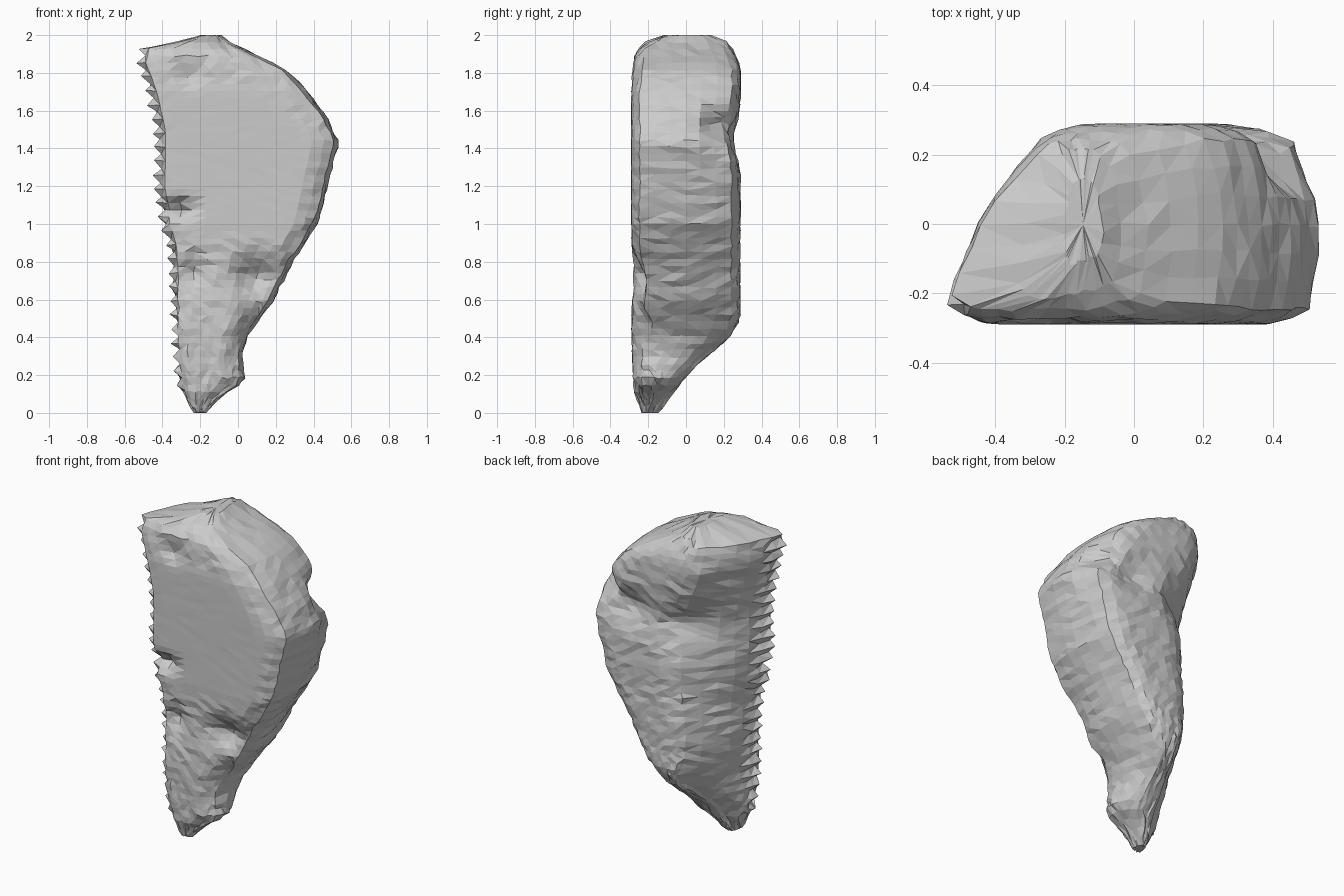
import bpy, bmesh, math, random
from mathutils import Vector

if "Cube" in bpy.data.objects:
    bpy.data.objects.remove(bpy.data.objects["Cube"])

random.seed(4)

# Profiles along height: (z, value)
LEFT_FRONT = [(0, -.23), (.05, -.26), (.12, -.3), (.3, -.33), (.6, -.34), (.9, -.36), (1.02, -.41),
              (1.2, -.43), (1.5, -.43), (1.7, -.47), (1.84, -.52), (1.93, -.5), (1.96, -.34), (2, -.2)]
LEFT_BACK = [(0, -.22), (.2, -.2), (.4, -.13), (.7, -.17), (1, -.14), (1.4, -.13), (1.6, -.2),
             (1.8, -.27), (1.92, -.28), (2, -.18)]
RIGHT = [(0, -.17), (.08, -.1), (.17, .04), (.3, .02), (.4, .05), (.6, .19), (.8, .29), (1, .42),
         (1.1, .45), (1.3, .5), (1.43, .535), (1.55, .48), (1.7, .37), (1.8, .28), (1.85, .19),
         (1.92, .05), (1.96, -.03), (2, -.09)]
FRONT_Y = [(0, -.24), (.12, -.275), (.45, -.288), (.75, -.278), (1, -.29), (1.7, -.29),
           (1.9, -.27), (1.96, -.22), (2, -.13)]
BACK_Y = [(0, -.15), (.1, -.07), (.2, 0), (.3, .11), (.4, .23), (.5, .285), (1.2, .288), (1.4, .28),
          (1.6, .288), (1.82, .288), (1.9, .26), (1.96, .22), (2, .13)]

# Hollows: centre, radii, push
DENTS = [((.1, -.29, .72), (.1, .18, .09), (-.01, .1, 0)),
         ((.08, -.29, .45), (.08, .2, .13), (0, .07, 0)),
         ((-.24, -.29, .74), (.06, .15, .08), (0, .05, 0)),
         ((-.33, -.28, 1.08), (.08, .12, .045), (.02, .08, 0)),
         ((-.25, -.28, 1.79), (.05, .1, .05), (0, .04, 0)),
         ((.44, .22, 1.51), (.12, .1, .1), (-.12, -.05, .02)),
         ((.22, .29, 1.46), (.15, .2, .1), (0, -.07, 0)),
         ((-.12, .2, 1.42), (.14, .16, .14), (.04, -.05, 0))]


def at(table, z):
    for (z0, a), (z1, b) in zip(table, table[1:]):
        if z <= z1:
            return a + (b - a) * (z - z0) / (z1 - z0)
    return table[-1][1]


def ring(z, row):
    """Horizontal cross-section, running front, right, back, left."""
    lf, lb, r = at(LEFT_FRONT, z), at(LEFT_BACK, z), at(RIGHT, z)
    yf, yb = at(FRONT_Y, z), at(BACK_Y, z)
    lb = min(lb, r - .02)
    w = r - lf
    lip = min(.045, (yb - yf) * .2)
    ease = min(.05, w * .15)
    pts = []
    y0, y1 = yf + lip, yb - lip
    # jagged left front edge
    saw = (.02 if row % 2 else -.02) if .08 < z < 1.93 else 0
    fs = [0, .05, .12, .2, .3, .4, .5, .6, .7, .8, .88, .95]
    # wider bevel along the upper right shoulder
    shoulder = 1 + .9 * max(0, min(1, (z - 1.35) / .3))
    for t in fs:
        x = lf + (r - ease * .6 - lf) * t
        edge = max(0, 1 - (1 - t) * w / (.12 * shoulder)) ** 2
        edge = max(edge, max(0, 1 - t * w / .06) ** 2)
        pts.append((x + (saw if t == 0 else 0), yf + lip * edge))
    for i in range(7):
        s = i / 6
        pts.append((r - ease * (2 * s - .85) ** 2 * .7, y0 + (y1 - y0) * s))
    for i in range(1, 9):
        t = i / 9
        x = r - ease + (lb - r + ease) * t
        pts.append((x, yb - lip * abs(2 * t - 1) ** 4))
    for i in range(6):
        s = 1 - i / 6
        bulge = -.055 * math.sin(math.pi * s) * min(1, w / .5)
        step = saw * .5 if i == 5 else 0
        pts.append((lf + (lb - lf) * s + bulge + step, y0 + (y1 - y0) * s))
    return [Vector((x, y, z)) for x, y in pts]


def weather(p):
    """Carve hollows and roughen the surface."""
    q = p.copy()
    for c, rad, push in DENTS:
        d = sum(((p[k] - c[k]) / rad[k]) ** 2 for k in range(3))
        q += Vector(push) * math.exp(-d)
    rough = .001 if (p.y < -.28 and .95 < p.z < 1.75) else .006
    q += Vector([random.uniform(-1, 1) * rough for _ in range(3)])
    q.y = max(-.29, min(.29, q.y))
    q.z = max(0, min(2, q.z))
    return q


# Rock shard: stacked cross-sections skinned together
bm = bmesh.new()
ROWS = 54
rings = []
for row in range(ROWS + 1):
    z = 2 * row / ROWS
    rings.append([bm.verts.new(weather(p)) for p in ring(z, row)])
n = len(rings[0])
for a, b in zip(rings, rings[1:]):
    for i in range(n):
        j = (i + 1) % n
        bm.faces.new((a[i], a[j], b[j], b[i]))
# close both ends with a fan
for loop in (rings[0], rings[-1]):
    mid = bm.verts.new(sum((v.co for v in loop), Vector()) / n)
    for i in range(n):
        bm.faces.new((loop[i], loop[(i + 1) % n], mid))
bmesh.ops.triangulate(bm, faces=bm.faces[:])
bmesh.ops.recalc_face_normals(bm, faces=bm.faces[:])
mesh = bpy.data.meshes.new("rock_shard")
bm.to_mesh(mesh)
bm.free()
rock = bpy.data.objects.new("rock_shard", mesh)
bpy.context.collection.objects.link(rock)
